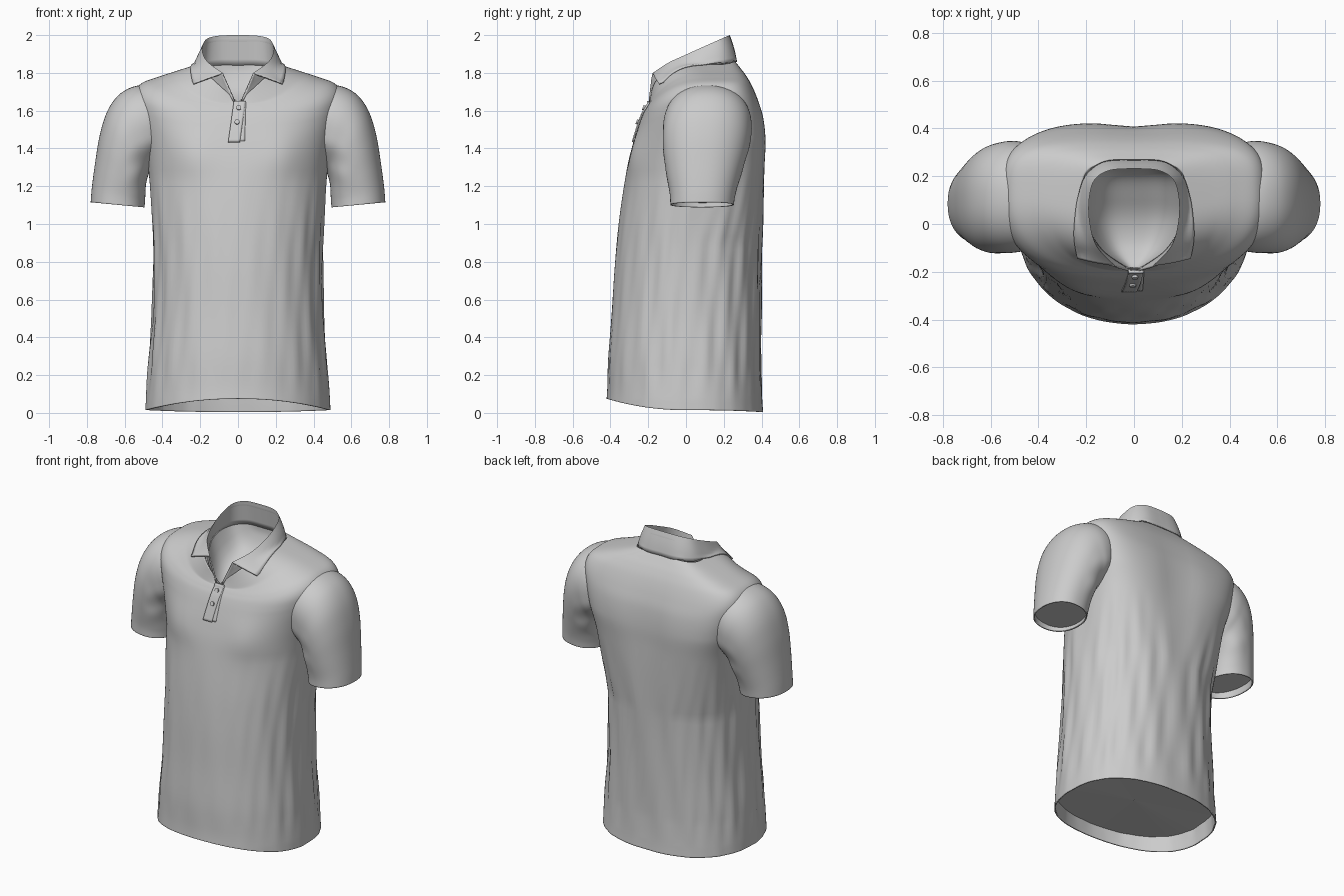
import bpy, bmesh, math
from mathutils import Vector
from mathutils.bvhtree import BVHTree

if "Cube" in bpy.data.objects:
    bpy.data.objects.remove(bpy.data.objects["Cube"])


def smooth(pts, steps):
    """Catmull-Rom through tuples of any length."""
    out = []
    for i in range(len(pts) - 1):
        a, b, c, d = pts[max(i - 1, 0)], pts[i], pts[i + 1], pts[min(i + 2, len(pts) - 1)]
        for k in range(steps):
            t = k / steps
            out.append(tuple(0.5 * (2 * q + (r - p) * t + (2 * p - 5 * q + 4 * r - s) * t * t
                                    + (3 * q - p - 3 * r + s) * t ** 3)
                             for p, q, r, s in zip(a, b, c, d)))
    return out + [tuple(pts[-1])]


def finish(ob):
    bpy.ops.object.select_all(action='DESELECT')
    ob.select_set(True)
    bpy.context.view_layer.objects.active = ob
    bpy.ops.object.shade_smooth_by_angle(angle=math.radians(40))


def grid_object(name, rows, closed, thickness, mirror=False):
    """Skin a list of equally long point rows."""
    n = len(rows[0])
    verts = [v for r in rows for v in r]
    faces = [(i * n + j, i * n + (j + 1) % n, (i + 1) * n + (j + 1) % n, (i + 1) * n + j)
             for i in range(len(rows) - 1) for j in range(n if closed else n - 1)]
    me = bpy.data.meshes.new(name)
    me.from_pydata(verts, [], faces)
    ob = bpy.data.objects.new(name, me)
    bpy.context.collection.objects.link(ob)
    if mirror:
        ob.modifiers.new("mirror", 'MIRROR').merge_threshold = 0.002
    if thickness:
        s = ob.modifiers.new("cloth", 'SOLIDIFY')
        s.thickness, s.offset = thickness, -1
    finish(ob)
    return ob


def lining(name, ring, mirror=False):
    """Close a ring with a flat inner panel."""
    c = sum((Vector(p) for p in ring), Vector()) / len(ring)
    rows = [[c.lerp(Vector(p), t) for p in ring] for t in (.985, .5, .002)]
    return grid_object(name, rows, True, 0, mirror)


def spow(v, e):
    return math.copysign(abs(v) ** e, v)


def ramp(v, lo, hi):
    return min(max((v - lo) / (hi - lo), 0), 1)


# Torso rings: half width, front y, back y, side y, front z, side z, back z
TORSO = [
    (.490, -.420, .410, .00, .075, .015, .005),
    (.486, -.416, .404, .00, .140, .100, .095),
    (.475, -.412, .400, .00, .300, .280, .280),
    (.457, -.395, .400, .00, .530, .520, .520),
    (.452, -.378, .403, .01, .790, .790, .790),
    (.458, -.353, .411, .02, 1.03, 1.04, 1.04),
    (.475, -.315, .420, .05, 1.28, 1.29, 1.29),
    (.505, -.285, .425, .09, 1.41, 1.45, 1.44),
    (.535, -.252, .412, .11, 1.52, 1.58, 1.56),
    (.550, -.230, .385, .12, 1.58, 1.68, 1.65),
    (.515, -.214, .352, .13, 1.61, 1.742, 1.73),
    (.425, -.203, .320, .13, 1.628, 1.778, 1.785),
    (.320, -.195, .290, .11, 1.638, 1.812, 1.825),
    (.220, -.187, .262, .10, 1.645, 1.845, 1.86),
]
SEG = 128


def torso_ring(r):
    hw, yf, yb, yc, zf, zs, zb = r
    nf, nb = 2.1 + .5 * ramp(zs, 1.25, 1.6), 2.4 + 1.3 * ramp(zs, .9, 1.45)
    vee = ramp(zs, 1.80, 1.845)
    ring = []
    for j in range(SEG):
        a = 2 * math.pi * j / SEG
        c, s = math.cos(a), math.sin(a)
        e = 2 / (nf if s < 0 else nb)
        x, sy = hw * spow(c, e), abs(spow(s, e))
        y = yc + sy * ((yf if s < 0 else yb) - yc)
        k = s * s
        if s < 0:      # the neckline dips to a V in front
            k += vee * (1 - abs(x) / hw - k)
        z = zs + k * ((zf if s < 0 else zb) - zs)
        # soft drape folds below the chest, strongest at the sides and back
        w = (1 - ramp(z, .9, 1.3)) * max(ramp(z, .02, .22), .25)
        w *= 1 if s > 0 else .35 + .65 * c * c
        f = 1 - w * (.009 + .009 * math.sin(17 * a + 5 * z) + .006 * math.sin(29 * a - 7 * z + 1))
        x, y = x * f, yc + (y - yc) * f
        # chest fullness and the shallow groove between the shoulder blades
        if s < 0:
            y -= .016 * math.exp(-((abs(x) - .24) / .11) ** 2 - ((z - 1.36) / .13) ** 2)
        else:
            y -= .018 * math.exp(-(x / .12) ** 2 - ((z - 1.45) / .25) ** 2)
        ring.append((x, y, z))
    return ring


torso_rows = [torso_ring(r) for r in smooth(TORSO, 7)]
torso = grid_object("shirt_body", torso_rows, True, .008)
lining("body_lining", torso_rows[8])

# Sleeve rings from hem to shoulder: outer x, outer z, inner x, inner z, mid y, half depth
SLEEVE = [
    (.780, 1.115, .495, 1.088, .085, .168),
    (.774, 1.190, .492, 1.125, .088, .174),
    (.757, 1.320, .490, 1.165, .092, .192),
    (.732, 1.470, .488, 1.200, .098, .212),
    (.693, 1.595, .482, 1.235, .104, .226),
    (.635, 1.680, .470, 1.270, .110, .232),
    (.560, 1.725, .450, 1.300, .114, .234),
    (.480, 1.735, .420, 1.340, .114, .222),
    (.390, 1.720, .370, 1.400, .114, .180),
]


def sleeve_ring(r):
    ox, oz, ix, iz, yc, ry = r
    ring = []
    for j in range(72):
        a = 2 * math.pi * j / 72
        c, s = spow(math.cos(a), .9), spow(math.sin(a), .9)
        x, z = (ox + ix) / 2 + c * (ox - ix) / 2, (oz + iz) / 2 + c * (oz - iz) / 2
        # creases running out of the armpit
        w = .010 * max(0, -math.cos(a)) * ramp(z, 1.15, 1.3)
        ring.append((x, yc + s * (ry + w * math.sin(38 * z + 8 * x)), z))
    return ring


sleeve_rows = [sleeve_ring(r) for r in smooth(SLEEVE, 6)]
grid_object("sleeve", sleeve_rows, True, .008, True)
lining("sleeve_lining", sleeve_rows[4], True)

# Surface lookup on the shirt body
bm = bmesh.new()
bm.from_mesh(torso.data)
tree = BVHTree.FromBMesh(bm)
bm.free()


def front_y(x, z):
    hit = tree.ray_cast(Vector((x, -1, z)), Vector((0, 1, 0)), 1.1)[0]
    return hit.y if hit else -.19


# Collar: three guide lines from centre back to the front
STAND = [(0, .25, 1.84), (.10, .243, 1.84), (.175, .20, 1.83), (.203, .10, 1.82),
         (.195, 0, 1.785), (.13, -.11, 1.72), (.012, -.192, 1.645)]
FOLD = [(0, .232, 2.0), (.10, .225, 1.997), (.165, .185, 1.98), (.188, .10, 1.942),
        (.184, 0, 1.897), (.155, -.095, 1.853), (.080, -.175, 1.80)]
LEAF = [(0, .270, 1.86), (.12, .264, 1.857), (.20, .21, 1.852), (.234, .12, 1.838),
        (.248, .03, 1.815), (.252, -.06, 1.78), (.238, -.145, 1.745)]
stand, fold, leaf = [[Vector(p) for p in smooth(line, 6)] for line in (STAND, FOLD, LEAF)]


def between(a, b, t, bulge):
    rows = []
    for p, q in zip(a, b):
        v = p.lerp(q, t)
        out = Vector((v.x, v.y - .05, 0)).normalized()
        if v.x < 1e-6:
            out.x = 0
        v += out * bulge * math.sin(math.pi * t)
        hit = tree.ray_cast(Vector((v.x, v.y, 3)), Vector((0, 0, -1)), 1.6)[0]
        if bulge and hit:      # the leaf rests on the shirt
            v.z = max(v.z, hit.z + .010)
        rows.append(v)
    return rows


collar = [between(stand, fold, k / 5, 0) for k in range(5)]
collar += [between(fold, leaf, k / 6, .004) for k in range(7)]
grid_object("collar", collar, False, .008, True)

# Neck lining: a panel inside the collar that sags deepest behind the V
neck = []
for i, p in enumerate(stand):
    sag = .20 * math.sin(math.pi * (i / (len(stand) - 1)) ** 1.4)
    neck.append([(p.x * k / 8, p.y, p.z - sag * (1 - (k / 8) ** 4)) for k in range(9)])
grid_object("neck_lining", neck, False, 0, True)


# Button placket: under strip and overlapping top strip
def strip(name, x0, x1, z0, z1, lean, lift):
    rows = []
    for i in range(17):
        t = i / 16
        z = z0 + (z1 - z0) * t
        xs = [x0 + (x1 - x0) * k / 6 + lean * t for k in range(7)]
        rows.append([(x, front_y(x, min(z, 1.635)) - lift, z) for x in xs])
    grid_object(name, rows, False, .012)


strip("placket_under", -.030, .036, 1.44, 1.645, .006, .004)
strip("placket_top", -.052, .010, 1.435, 1.65, .030, .009)

# Buttons
for x, z in ((-.005, 1.54), (.004, 1.615)):
    bpy.ops.mesh.primitive_cylinder_add(vertices=20, radius=.013, depth=.012, rotation=(1.2, 0, 0),
                                        location=(x, front_y(x, z) - .012, z))
    bpy.context.object.name = "button"
    finish(bpy.context.object)
